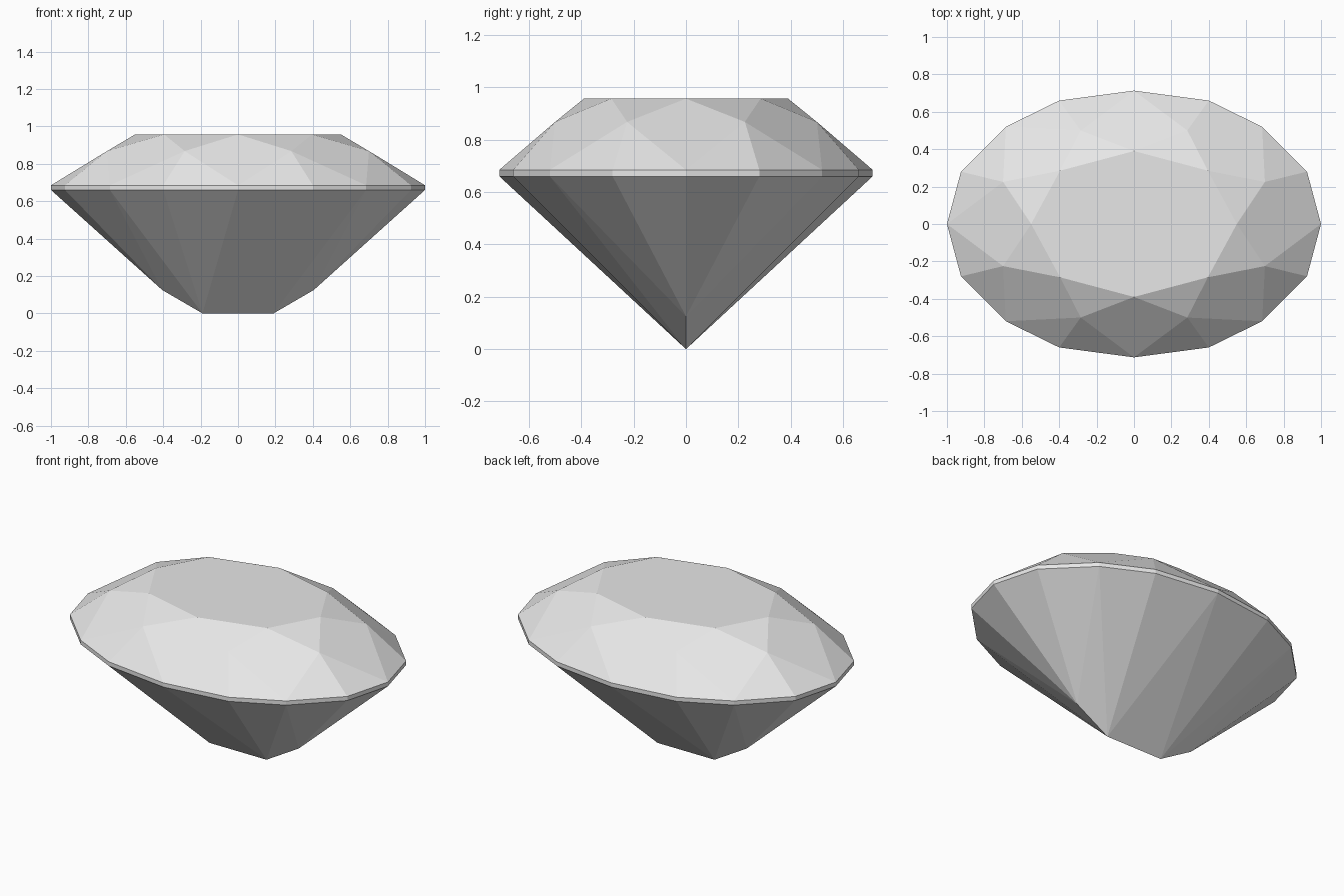
import bpy
import bmesh

cube = bpy.data.objects.get("Cube")
if cube:
    bpy.data.objects.remove(cube, do_unlink=True)


def ring(quadrant):
    """Mirror points from +x round to +y into a full counter-clockwise ring."""
    half = quadrant + [(-x, y) for x, y in reversed(quadrant) if x > 0]
    return half + [(-x, -y) for x, y in half if y > 0 or x > 0][1 if quadrant[0][1] == 0 else 0:-1 if quadrant[0][1] == 0 else None]


def full_ring(quadrant):
    """Mirror one quadrant, keeping points on the axes single."""
    upper = quadrant + [(-x, y) for x, y in reversed(quadrant) if x > 0]
    lower = [(x, -y) for x, y in reversed(upper) if y > 0]
    return upper + lower


bm = bmesh.new()


def add_ring(quadrant, z):
    return [bm.verts.new((x, y, z)) for x, y in full_ring(quadrant)]


# Rings of the crown and girdle
outline = [(1, 0), (0.925, 0.28), (0.685, 0.52), (0.4, 0.66), (0, 0.713)]
girdle_low = add_ring(outline, 0.66)
girdle_high = add_ring(outline, 0.685)
mids = add_ring([(0.7, 0.225), (0.285, 0.5)], 0.868)
table = add_ring([(0.55, 0), (0.395, 0.285), (0, 0.39)], 0.957)

# Table, star, kite and upper girdle facets
bm.faces.new(table)
for i in range(8):
    a, b, c = (girdle_high[(2 * i + k) % 16] for k in range(3))
    bm.faces.new((table[i], mids[i], table[(i + 1) % 8]))
    bm.faces.new((table[i], mids[i - 1], a, mids[i]))
    bm.faces.new((mids[i], a, b))
    bm.faces.new((mids[i], b, c))

# Girdle band
for i in range(16):
    j = (i + 1) % 16
    bm.faces.new((girdle_low[i], girdle_low[j], girdle_high[j], girdle_high[i]))

# Pavilion fans meeting at the keel
keel = {}
for s in (1, -1):
    keel[s] = bm.verts.new((s * 0.19, 0, 0))
    tip = bm.verts.new((s * 0.405, 0, 0.125))
    start = 0 if s > 0 else 8
    for side in (1, -1):
        g = [girdle_low[(start + side * k) % 16] for k in range(5)]
        bm.faces.new((tip, g[0], g[1]))
        bm.faces.new((tip, g[1], g[2]))
        bm.faces.new((tip, g[2], keel[s]))
        bm.faces.new((keel[s], g[2], g[3]))
        bm.faces.new((keel[s], g[3], g[4]))
for k in (4, 12):
    bm.faces.new((keel[1], keel[-1], girdle_low[k]))

bmesh.ops.recalc_face_normals(bm, faces=bm.faces)
mesh = bpy.data.meshes.new("oval_gem")
bm.to_mesh(mesh)
bm.free()
gem = bpy.data.objects.new("oval_gem", mesh)
bpy.context.collection.objects.link(gem)

# Single pale grey material
colour = (0.8, 0.8, 0.8, 1)
mat = bpy.data.materials.new("pale_grey")
mat.use_nodes = True
mat.diffuse_color = colour
mat.node_tree.nodes["Principled BSDF"].inputs["Base Color"].default_value = colour
mesh.materials.append(mat)
